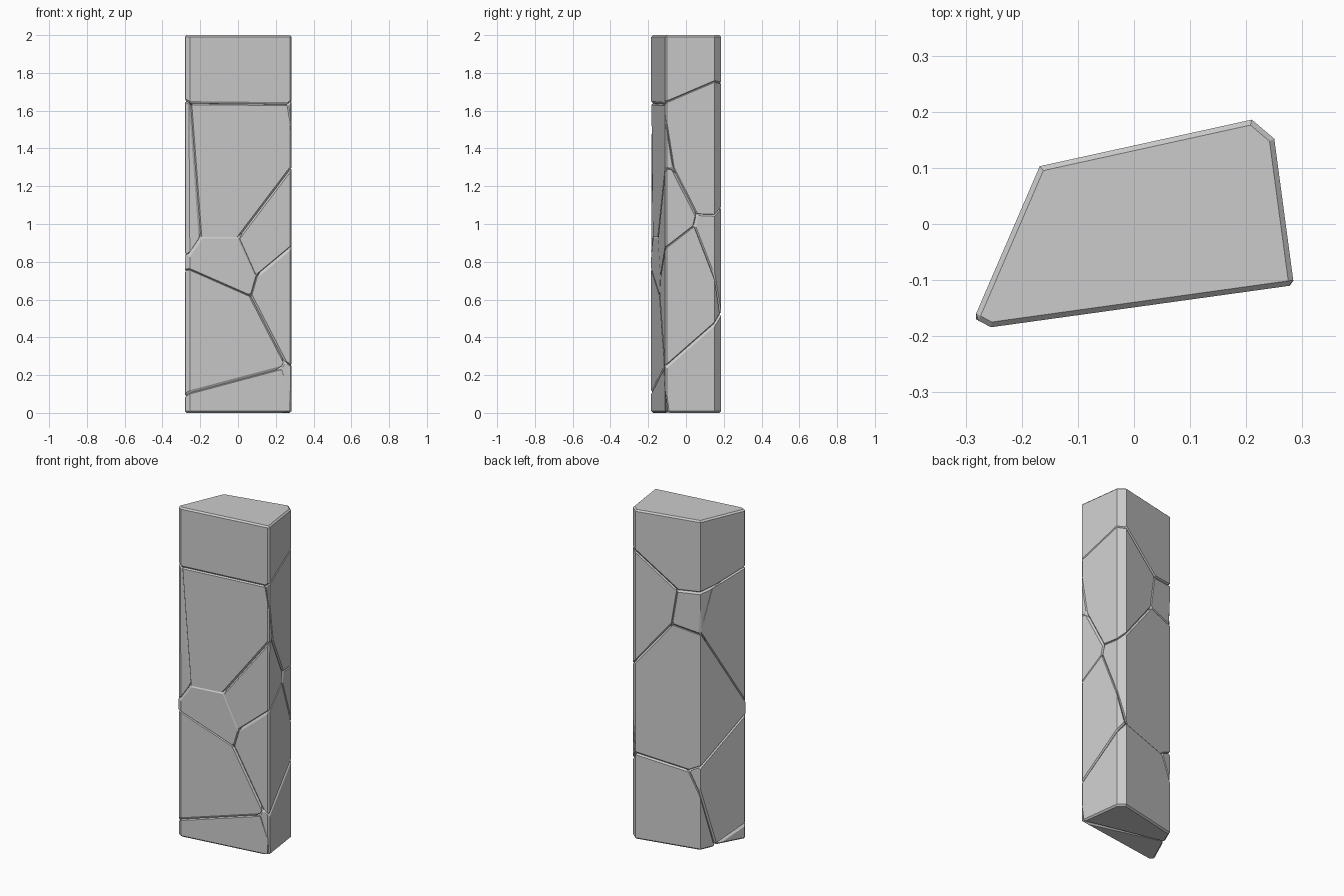
import bpy
import bmesh
from mathutils import Vector

if "Cube" in bpy.data.objects:
    bpy.data.objects.remove(bpy.data.objects["Cube"])

HEIGHT = 2.0
BEVEL = 0.009

# Outline of the stone column, counter-clockwise from above
OUTLINE = [(-0.285, -0.168), (-0.255, -0.184), (0.285, -0.109),
           (0.25, 0.152), (0.21, 0.186), (-0.168, 0.103)]

# Each shard owns the region where its field a*x + b*y + c*z + d is largest
SHARDS = {
    "top_shard":          (0.0, 0.0, 0.0, 0.0),
    "upper_front_shard":  (0.043, -0.3845, -1.131, 1.7956),
    "upper_left_shard":   (-0.0137, -0.27, -1.1345, 1.7983),
    "front_left_shard":   (-0.6388, -0.1644, -1.18, 1.7434),
    "upper_back_shard":   (0.674, 0.516, -1.0, 1.513),
    "right_shard":        (0.4467, -0.3722, -1.438, 2.081),
    "middle_shard":       (-0.065, 0.39, -1.62, 2.362),
    "lower_right_shard":  (0.723, -0.0355, -1.825, 2.379),
    "lower_left_shard":   (-0.3106, -0.216, -2.371, 2.762),
    "bottom_front_shard": (-0.178, -0.442, -2.751, 2.796),
    "bottom_back_shard":  (0.053, 0.578, -2.628, 2.83),
}


def column():
    """Uncut column as a bmesh."""
    bm = bmesh.new()
    face = bm.faces.new([bm.verts.new((x, y, 0)) for x, y in OUTLINE])
    ext = bmesh.ops.extrude_face_region(bm, geom=[face])
    top = [v for v in ext["geom"] if isinstance(v, bmesh.types.BMVert)]
    bmesh.ops.translate(bm, verts=top, vec=(0, 0, HEIGHT))
    if not any(f.normal.z < -0.9 or f.calc_center_median().z < 1e-6 for f in bm.faces):
        bm.faces.new([v for v in bm.verts if v.co.z < 1e-6])
    bmesh.ops.recalc_face_normals(bm, faces=bm.faces[:])
    return bm


def cut(bm, normal, offset):
    """Keep the side where normal.p + offset <= 0 and cap the cut."""
    point = normal * (-offset / normal.length_squared)
    geom = bm.verts[:] + bm.edges[:] + bm.faces[:]
    bmesh.ops.bisect_plane(bm, geom=geom, dist=1e-5, plane_co=point,
                           plane_no=normal.normalized(), clear_outer=True)
    rim = [e for e in bm.edges if e.is_boundary]
    if rim:
        bmesh.ops.holes_fill(bm, edges=rim, sides=0)


# Cut one shard per field, then chamfer its sharp edges to form the cracks
for name, own in SHARDS.items():
    bm = column()
    for other_name, other in SHARDS.items():
        if other_name != name and bm.faces:
            diff = [o - s for o, s in zip(other, own)]
            cut(bm, Vector(diff[:3]), diff[3])
    bmesh.ops.remove_doubles(bm, verts=bm.verts[:], dist=0.012)
    bmesh.ops.recalc_face_normals(bm, faces=bm.faces[:])
    mesh = bpy.data.meshes.new(name)
    bm.to_mesh(mesh)
    bm.free()
    obj = bpy.data.objects.new(name, mesh)
    bpy.context.collection.objects.link(obj)
    bev = obj.modifiers.new("edge_chamfer", 'BEVEL')
    bev.width = BEVEL
    bev.segments = 1
    bev.limit_method = 'ANGLE'
    bev.angle_limit = 1.0
    bev.use_clamp_overlap = False
